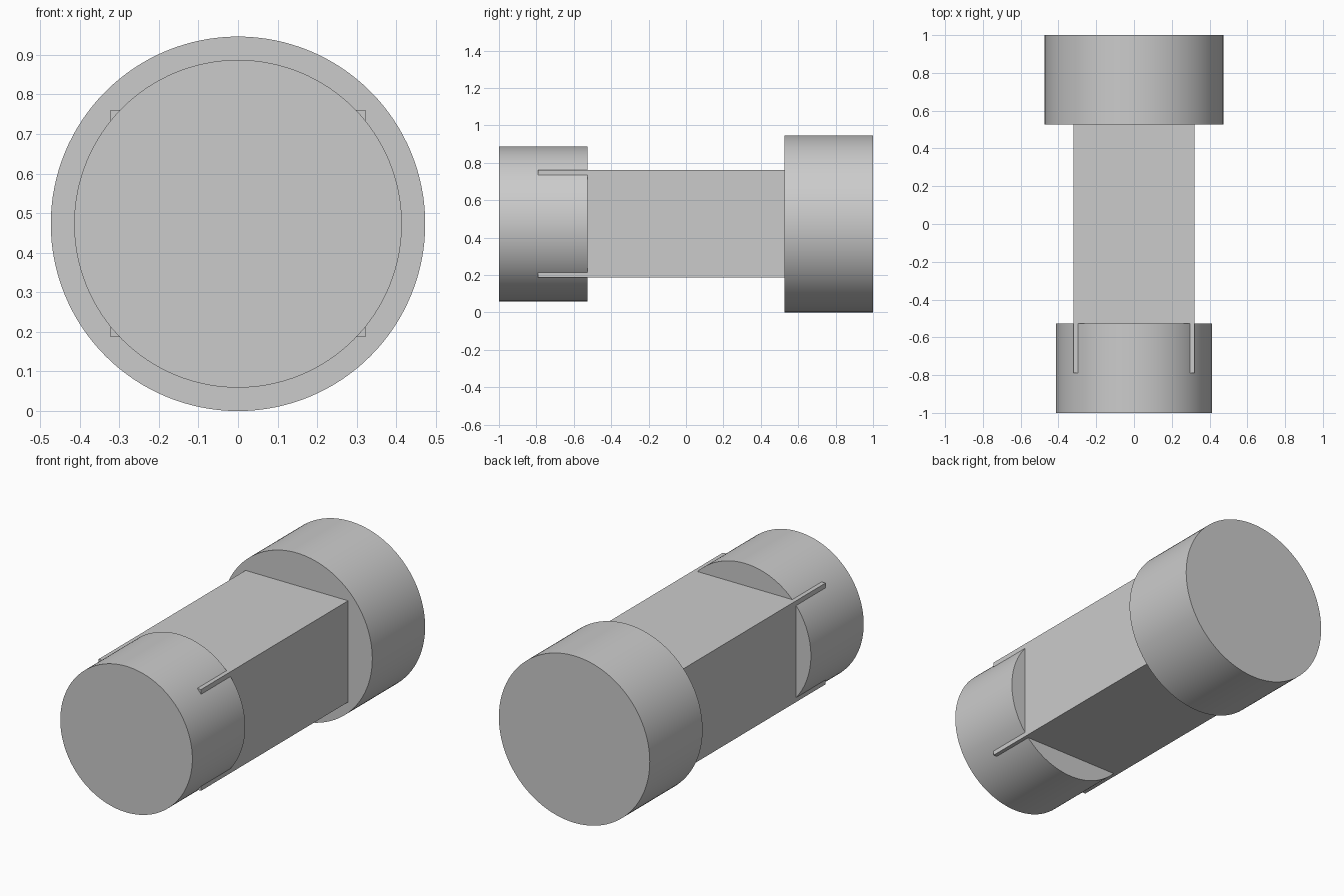
import bpy
from math import radians

if "Cube" in bpy.data.objects:
    bpy.data.objects.remove(bpy.data.objects["Cube"])

AXIS_Z = 0.473  # height of the common axis


def drum(name, radius, y0, y1):
    bpy.ops.mesh.primitive_cylinder_add(
        vertices=128, radius=radius, depth=y1 - y0,
        location=(0, (y0 + y1) / 2, AXIS_Z), rotation=(radians(90), 0, 0))
    ob = bpy.context.object
    ob.name = name
    bpy.ops.object.transform_apply(location=False, rotation=True, scale=True)
    bpy.ops.object.shade_smooth_by_angle(angle=radians(30))
    return ob


# Round ends: smaller at the front, larger at the back
drum("front_drum", 0.414, -1.0, -0.527)
drum("back_drum", 0.473, 0.527, 1.0)

# Rectangular bar whose corners poke through the front drum
bpy.ops.mesh.primitive_cube_add(size=1, location=(0, 0, AXIS_Z + 0.001))
bar = bpy.context.object
bar.name = "connecting_bar"
bar.scale = (0.643, 1.58, 0.574)
bpy.ops.object.transform_apply(location=False, rotation=False, scale=True)
